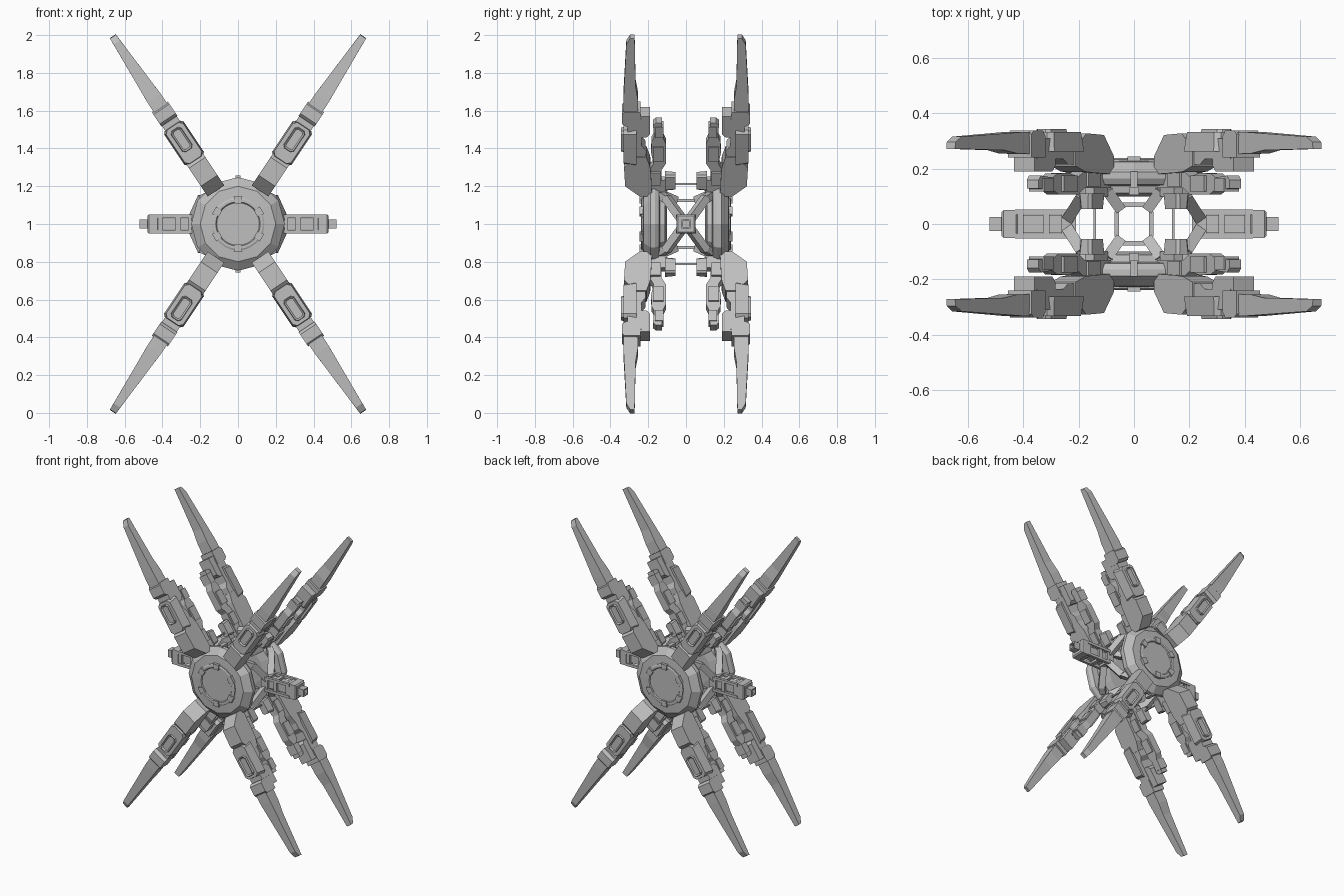
import bpy, bmesh, math
from mathutils import Vector

if "Cube" in bpy.data.objects:
    bpy.data.objects.remove(bpy.data.objects["Cube"])

grey = bpy.data.materials.new("hull grey")
grey.diffuse_color = (0.52, 0.52, 0.52, 1)
grey.use_nodes = True
grey.node_tree.nodes["Principled BSDF"].inputs["Base Color"].default_value = (0.52, 0.52, 0.52, 1)

ANGLE = math.radians(56.3)
CA, SA = math.cos(ANGLE), math.sin(ANGLE)


def finish(name, bm):
    bmesh.ops.recalc_face_normals(bm, faces=bm.faces[:])
    me = bpy.data.meshes.new(name)
    bm.to_mesh(me)
    bm.free()
    me.materials.append(grey)
    ob = bpy.data.objects.new(name, me)
    bpy.context.collection.objects.link(ob)
    return ob


def bridge(bm, loops):
    """Skin a list of equal closed loops and cap both ends."""
    rings = [[bm.verts.new(p) for p in loop] for loop in loops]
    n = len(rings[0])
    for a, b in zip(rings, rings[1:]):
        for i in range(n):
            j = (i + 1) % n
            bm.faces.new((a[i], a[j], b[j], b[i]))
    bm.faces.new(rings[0][::-1])
    return bm.faces.new(rings[-1])


def box(bm, x, y, z):
    """Box from three (low, high) pairs."""
    bridge(bm, [[(x[0], y[0], k), (x[1], y[0], k), (x[1], y[1], k), (x[0], y[1], k)] for k in z])


def beam(bm, a, b, w):
    """Square bar between two points."""
    a, b = Vector(a), Vector(b)
    d = (b - a).normalized()
    s = d.cross(Vector((0, 0, 1)))
    s = s.normalized() if s.length > 0.01 else Vector((1, 0, 0))
    t = d.cross(s)
    corners = [(1, 1), (-1, 1), (-1, -1), (1, -1)]
    bridge(bm, [[p + (s * i + t * j) * w / 2 for i, j in corners] for p in (a, b)])


class Arm:
    """Frame of one arm: u runs outward, v across, y in depth."""

    def __init__(self, sx, sy, sz):
        self.s = (sx, sy, sz)

    def at(self, u, v, y):
        sx, sy, sz = self.s
        return (sx * (u * CA - v * SA), sy * y, 1 + sz * (u * SA + v * CA))

    def side(self, bm, pts, hw):
        """Side profile (u, y[, half width]) extruded across the arm."""
        pts = [(p[0], p[1], p[2] if len(p) > 2 else hw) for p in pts]
        bridge(bm, [[self.at(u, k * w, y) for u, y, w in pts] for k in (-1, 1)])

    def block(self, bm, u, y, hw):
        self.side(bm, [(u[0], y[0]), (u[1], y[0]), (u[1], y[1]), (u[0], y[1])], hw)

    def plate(self, bm, u, hw, cut, y, slope=0.0, inset=0.0):
        """Eight-sided plate with cut corners, bevelled by slope toward its outer face."""
        def loop(e, yy):
            a, b, w = u[0] + e, u[1] - e, hw - e
            o = [(a + cut, -w), (b - cut, -w), (b, -w + cut), (b, w - cut),
                 (b - cut, w), (a + cut, w), (a, w - cut), (a, -w + cut)]
            return [self.at(p, q, yy) for p, q in o]
        top = bridge(bm, [loop(0, y[0]), loop(slope, y[1])])
        if inset:
            bmesh.ops.recalc_face_normals(bm, faces=bm.faces[:])
            bmesh.ops.inset_individual(bm, faces=[top], thickness=inset, depth=-0.007)


def build_arm(sx, sy, sz):
    arm = Arm(sx, sy, sz)
    tag = "_".join((("front", "back")[sy > 0], ("lower", "upper")[sz > 0], ("right", "left")[sx > 0]))

    # Shoulder with its chamfered root
    bm = bmesh.new()
    arm.side(bm, [(.21, .18), (.21, .245), (.275, .322), (.39, .328), (.425, .30),
                  (.46, .30), (.46, .21), (.40, .19), (.34, .185)], .053)
    finish("shoulder_" + tag, bm)

    # Forearm core, armour block and framed hatch
    bm = bmesh.new()
    arm.side(bm, [(.42, .215), (.50, .215), (.53, .235), (.70, .235), (.70, .31), (.42, .31)], .047)
    arm.plate(bm, (.40, .63), .062, .018, (.262, .332), .008)
    arm.plate(bm, (.47, .605), .033, .014, (.33, .344), .003, .009)
    finish("forearm_" + tag, bm)

    # Clamp holding the blade
    bm = bmesh.new()
    arm.side(bm, [(.58, .21), (.60, .19), (.715, .19), (.715, .25), (.58, .25)], .045)
    arm.side(bm, [(.655, .24), (.745, .24), (.745, .325), (.73, .338), (.67, .338), (.655, .32)], .051)
    finish("clamp_" + tag, bm)

    # Tapering blade
    bm = bmesh.new()
    arm.side(bm, [(.70, .253, .043), (.82, .255, .041), (.90, .267, .036), (1.195, .272, .019),
                  (1.192, .296, .019), (1.155, .316, .021), (.80, .332, .042), (.70, .332, .043)], .04)
    finish("blade_" + tag, bm)

    # Slim inner arm with knuckles
    bm = bmesh.new()
    arm.side(bm, [(.19, .13), (.19, .19), (.36, .192), (.40, .172), (.47, .185), (.54, .182),
                  (.57, .168), (.645, .175), (.66, .16), (.66, .128), (.57, .125), (.53, .107),
                  (.40, .107), (.36, .13)], .026)
    arm.block(bm, (.42, .51), (.118, .176), .036)
    arm.block(bm, (.57, .635), (.118, .165), .033)
    arm.block(bm, (.27, .35), (.135, .20), .036)
    finish("inner_arm_" + tag, bm)

    # Hinge block beside the hub
    bm = bmesh.new()
    arm.plate(bm, (.225, .325), .028, .01, (.11, .055), .004)
    arm.block(bm, (.20, .29), (.10, .145), .02)
    finish("hinge_" + tag, bm)


for sx in (-1, 1):
    for sz in (-1, 1):
        for sy in (-1, 1):
            build_arm(sx, sy, sz)
        # Thin tie rod joining front and back hinges
        bm = bmesh.new()
        px, pz = sx * .255 * CA, 1 + sz * .255 * SA
        beam(bm, (px, -.06, pz), (px, .06, pz), .009)
        finish("tie_rod_%s_%s" % (("lower", "upper")[sz > 0], ("right", "left")[sx > 0]), bm)


def lathe(bm, profile, n, sy):
    bridge(bm, [[(r * math.cos(2 * math.pi * k / n), sy * y, 1 + r * math.sin(2 * math.pi * k / n))
                 for k in range(n)] for r, y in profile])


for sy, tag in ((-1, "front"), (1, "back")):
    # Twelve-sided hub
    bm = bmesh.new()
    lathe(bm, [(.12, .10), (.185, .112), (.19, .138), (.235, .142), (.248, .165),
               (.248, .188), (.20, .225), (.145, .228)], 12, sy)
    finish("hub_" + tag, bm)

    # Round cap with a recessed middle
    bm = bmesh.new()
    lathe(bm, [(.14, .21), (.14, .234), (.132, .238), (.118, .238), (.113, .232)], 24, sy)
    finish("cap_" + tag, bm)

    # Six lugs around the cap
    bm = bmesh.new()
    for k in range(6):
        a = math.radians(30 + 60 * k)
        c, s = math.cos(a), math.sin(a)
        lug = [(.108, -.017), (.146, -.023), (.146, .023), (.108, .017)]
        bridge(bm, [[(r * c - t * s, sy * y, 1 + r * s + t * c) for r, t in lug] for y in (.215, .245)])
    finish("cap_lugs_" + tag, bm)

    # Small clips at the top and bottom of the hub rim
    bm = bmesh.new()
    for sz in (-1, 1):
        zs = sorted((1 + sz * .18, 1 + sz * .256))
        box(bm, (-.013, .013), sorted((sy * .13, sy * .19)), zs)
        box(bm, (-.018, .018), sorted((sy * .105, sy * .14)), sorted((1 + sz * .15, 1 + sz * .21)))
    finish("rim_clips_" + tag, bm)

for sz, tag in ((-1, "lower"), (1, "upper")):
    # Open eight-sided collar with four legs to the hubs
    bm = bmesh.new()
    o = [(.062, .045), (.04, .07), (-.04, .07), (-.062, .045),
         (-.062, -.045), (-.04, -.07), (.04, -.07), (.062, -.045)]
    for (ax, ay), (bx, by) in zip(o, o[1:] + o[:1]):
        beam(bm, (ax, ay, 1 + sz * .125), (bx, by, 1 + sz * .125), .016)
    for i in (-1, 1):
        for j in (-1, 1):
            beam(bm, (i * .05, j * .055, 1 + sz * .125), (i * .098, j * .122, 1 + sz * .155), .04)
    finish("collar_" + tag, bm)

for sx, tag in ((-1, "right"), (1, "left")):
    def span(a, b):
        return sorted((sx * a, sx * b))

    # Four-legged side bracket
    bm = bmesh.new()
    for j in (-1, 1):
        for k in (-1, 1):
            beam(bm, (sx * .235, j * .025, 1 + k * .03), (sx * .185, j * .105, 1 + k * .14), .042)
            beam(bm, (sx * .19, j * .098, 1 + k * .13), (sx * .15, j * .13, 1 + k * .15), .04)
    box(bm, span(.21, .255), (-.045, .045), (.957, 1.043))
    finish("side_bracket_" + tag, bm)

    # Side boom: core, four rails and cross plates
    bm = bmesh.new()
    box(bm, span(.24, .43), (-.032, .032), (.97, 1.03))
    for j in (-1, 1):
        for k in (-1, 1):
            beam(bm, (sx * .24, j * .044, 1 + k * .041), (sx * .43, j * .044, 1 + k * .041), .018)
    for a, b in ((.245, .262), (.305, .33), (.40, .425)):
        box(bm, span(a, b), (-.048, .048), (.955, 1.045))
    finish("side_boom_" + tag, bm)

    # Boom head and nozzle
    bm = bmesh.new()
    head = [(.418, .042), (.426, .05), (.472, .05), (.48, .042)]
    sq = [(1, 1), (-1, 1), (-1, -1), (1, -1)]
    bridge(bm, [[(sx * x, i * w, 1 + j * w) for i, j in sq] for x, w in head])
    nozzle = [(.475, .025), (.522, .025), (.522, .017), (.50, .017)]
    bridge(bm, [[(sx * x, i * w, 1 + j * w) for i, j in sq] for x, w in nozzle])
    finish("boom_head_" + tag, bm)
